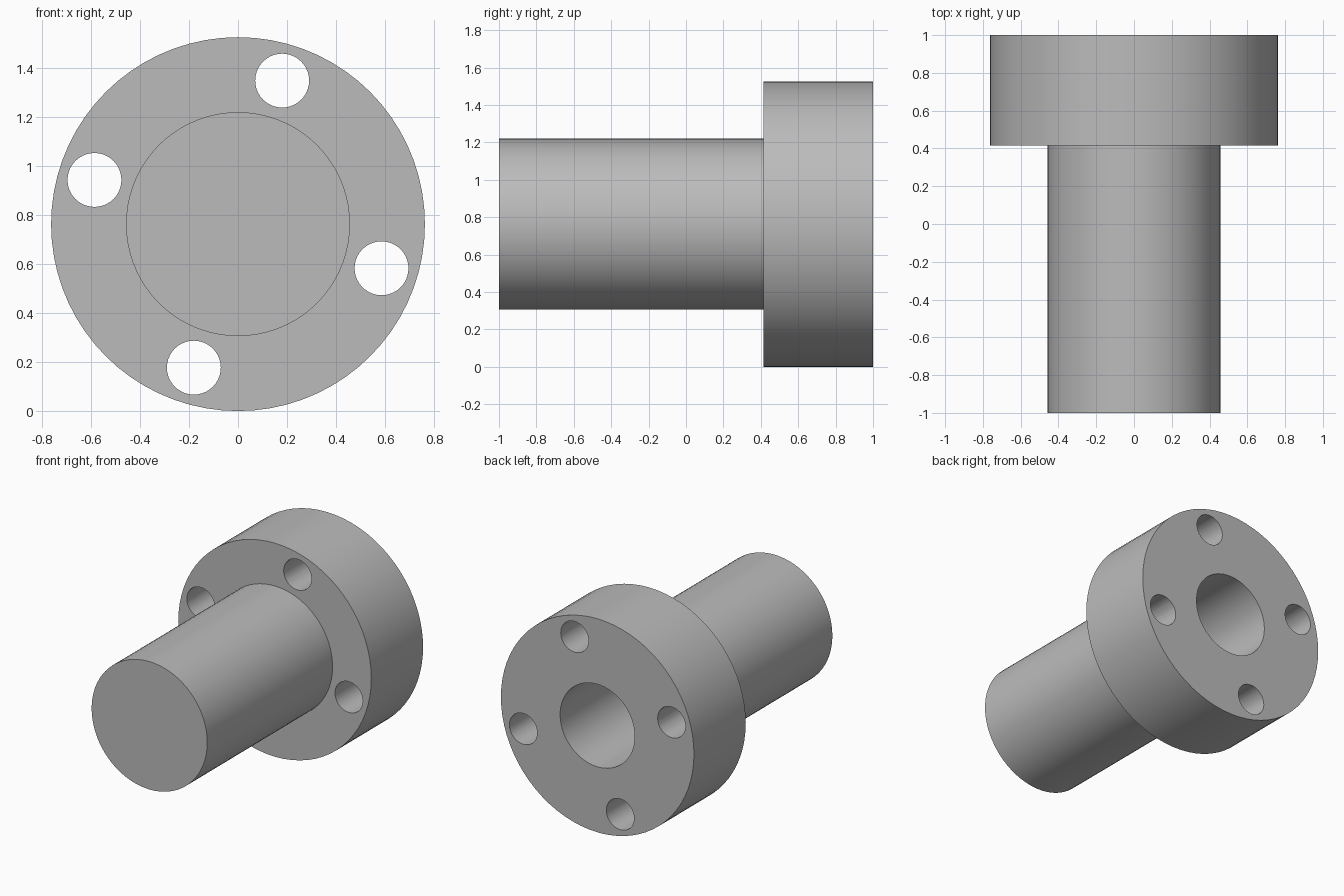
import bpy
import bmesh
from math import cos, sin, tau, radians
from mathutils import Matrix, Vector

default = bpy.data.objects.get("Cube")
if default:
    bpy.data.objects.remove(default, do_unlink=True)

FLANGE_R, SHAFT_R, BORE_R = 0.763, 0.457, 0.295
FRONT, STEP, BACK, BORE_END = -1.0, 0.415, 1.0, -0.84
BOLT_CIRCLE, BOLT_R, BOLT_ANGLE = 0.613, 0.11, radians(72.9)
SEGMENTS = 72

steel = bpy.data.materials.new("grey steel")
steel.use_nodes = True
steel.diffuse_color = (0.5, 0.5, 0.5, 1)
steel.node_tree.nodes["Principled BSDF"].inputs["Base Color"].default_value = (0.5, 0.5, 0.5, 1)


def make_object(name, bm):
    mesh = bpy.data.meshes.new(name)
    bm.to_mesh(mesh)
    bm.free()
    mesh.materials.append(steel)
    obj = bpy.data.objects.new(name, mesh)
    bpy.context.collection.objects.link(obj)
    return obj


def lathe(name, profile):
    """Turn (radius, y) points around the y axis and cap both ends."""
    bm = bmesh.new()
    rings = []
    for r, y in profile:
        rings.append([bm.verts.new((r * cos(tau * i / SEGMENTS), y,
                                    FLANGE_R + r * sin(tau * i / SEGMENTS)))
                      for i in range(SEGMENTS)])
    for a, b in zip(rings, rings[1:]):
        for i in range(SEGMENTS):
            j = (i + 1) % SEGMENTS
            bm.faces.new((a[i], a[j], b[j], b[i]))
    bm.faces.new(rings[0])
    bm.faces.new(rings[-1])
    bmesh.ops.recalc_face_normals(bm, faces=bm.faces)
    return make_object(name, bm)


# Shaft, flange and blind bore as one turned part
body = lathe("flanged_sleeve", [
    (SHAFT_R, FRONT), (SHAFT_R, STEP), (FLANGE_R, STEP),
    (FLANGE_R, BACK), (BORE_R, BACK), (BORE_R, BORE_END)])

# Four bolt holes through the flange
bm = bmesh.new()
for k in range(4):
    angle = BOLT_ANGLE + k * tau / 4
    centre = Vector((BOLT_CIRCLE * cos(angle), (STEP + BACK) / 2,
                     FLANGE_R + BOLT_CIRCLE * sin(angle)))
    bmesh.ops.create_cone(
        bm, cap_ends=True, segments=40, radius1=BOLT_R, radius2=BOLT_R,
        depth=BACK - STEP + 0.1,
        matrix=Matrix.Translation(centre) @ Matrix.Rotation(tau / 4, 4, "X"))
cutter = make_object("bolt_hole_cutter", bm)
cutter.hide_render = True

cut = body.modifiers.new("bolt_holes", "BOOLEAN")
cut.operation = "DIFFERENCE"
cut.solver = "EXACT"
cut.object = cutter

bpy.ops.object.select_all(action="DESELECT")
body.select_set(True)
bpy.context.view_layer.objects.active = body
bpy.ops.object.modifier_apply(modifier=cut.name)
bpy.data.objects.remove(cutter, do_unlink=True)
bpy.ops.object.shade_smooth_by_angle(angle=radians(30))
